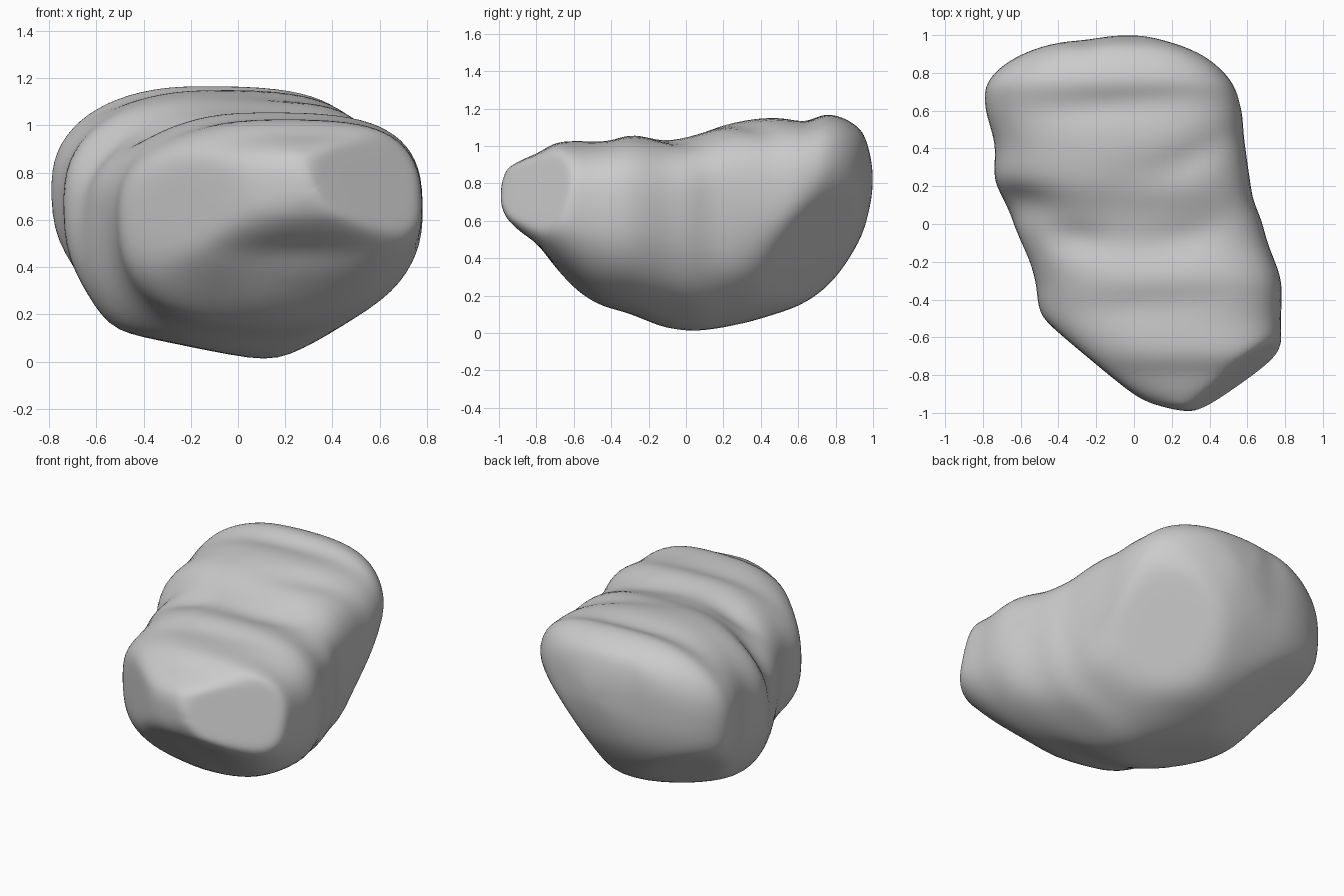
import bpy, bmesh, math
from mathutils import Vector

cube = bpy.data.objects.get("Cube")
if cube:
    bpy.data.objects.remove(cube)

# Cross-sections: y, left x, right x, bottom z, top z, height of widest point
SECTIONS = [
    (-1.00, 0.35, 0.35, 0.75, 0.75, 0.75),
    (-0.97, 0.16, 0.48, 0.63, 0.86, 0.75),
    (-0.91, -0.02, 0.60, 0.55, 0.91, 0.73),
    (-0.80, -0.22, 0.73, 0.44, 0.96, 0.69),
    (-0.68, -0.35, 0.78, 0.32, 1.02, 0.65),
    (-0.50, -0.49, 0.78, 0.17, 1.03, 0.62),
    (-0.30, -0.53, 0.78, 0.10, 1.06, 0.62),
    (-0.10, -0.61, 0.71, 0.02, 1.04, 0.64),
    (0.05, -0.67, 0.67, -0.01, 1.06, 0.65),
    (0.22, -0.74, 0.62, 0.02, 1.12, 0.68),
    (0.42, -0.74, 0.59, 0.08, 1.15, 0.70),
    (0.62, -0.79, 0.57, 0.15, 1.15, 0.73),
    (0.76, -0.77, 0.52, 0.25, 1.17, 0.76),
    (0.88, -0.63, 0.39, 0.41, 1.13, 0.79),
    (0.96, -0.40, 0.20, 0.58, 1.04, 0.82),
    (1.00, -0.03, -0.03, 0.82, 0.82, 0.82),
]
STEPS, SIDES = 7, 72

# Flattened facets: outward direction and distance of the plane
FACETS = [
    ((0.0, -0.67, -0.74), 0.21),      # front underside
    ((-0.64, -0.77, 0.0), 0.70),      # front left corner
    ((0.60, -0.75, 0.25), 1.13),      # front right corner
    ((-0.857, 0.0, -0.514), 0.405),   # lower left flank
    ((-0.2, 0.0, -0.98), -0.02),      # left of the keel
    ((0.5, 0.0, -0.867), 0.095),      # right of the keel
    ((0.60, 0.60, -0.53), 0.345),     # back right undercut
    ((-0.40, 0.50, -0.77), 0.27),     # back left undercut
]
SOFTNESS = 0.015

# Soft hollows (negative) and bulges: centre, radii, turn in degrees, depth
BUMPS = [
    ((-0.62, 0.10, 0.92), (0.22, 0.11, 0.3), 0, -0.05),
    ((-0.30, -0.08, 1.02), (0.18, 0.09, 0.3), -10, -0.035),
    ((0.25, -0.08, 1.05), (0.22, 0.08, 0.3), 25, -0.025),
    ((0.28, 0.34, 1.12), (0.28, 0.08, 0.3), 28, -0.03),
    ((-0.10, 0.63, 1.15), (0.42, 0.08, 0.3), 6, -0.02),
    ((0.10, -0.42, 1.04), (0.45, 0.08, 0.3), 5, -0.018),
    ((0.25, -0.82, 0.45), (0.25, 0.12, 0.08), 0, -0.02),
    ((0.12, -0.55, 0.27), (0.13, 0.18, 0.12), 0, 0.025),
    ((0.50, 0.25, 0.35), (0.20, 0.13, 0.12), 0, 0.025),
    ((0.62, 0.12, 0.70), (0.20, 0.08, 0.3), 0, -0.012),
    ((-0.50, -0.15, 0.45), (0.20, 0.14, 0.3), 0, -0.025),
    ((-0.25, 0.94, 0.95), (0.07, 0.12, 0.3), 0, -0.015),
]


def spline(a, b, c, d, t):
    """Smooth curve from b to c."""
    return 0.5 * (2 * b + (c - a) * t + (2 * a - 5 * b + 4 * c - d) * t * t
                  + (3 * b - a - 3 * c + d) * t ** 3)


def mirrored(s):
    """Section reflected through the tip, which rounds the end."""
    return (s[0], s[2], s[1], s[4], s[3], s[5])


def power(v, e):
    return math.copysign(abs(v) ** e, v)


def ring_points(section):
    """Rounded outline, boxier at the upper right and lower left."""
    y, left, right, low, high, mid = section
    cx, half = (left + right) / 2, (right - left) / 2
    points = []
    for i in range(SIDES):
        a = 2 * math.pi * (i + 0.5) / SIDES
        c, s = math.cos(a), math.sin(a)
        side = 0.5 + 0.5 * math.tanh(4 * c)
        e = 0.86 - 0.22 * side if s > 0 else 0.78 + 0.16 * side
        height = high - mid if s > 0 else mid - low
        points.append((cx + half * power(c, e), y, mid + height * power(s, e)))
    return points


def flatten(p):
    """Press a point back behind every facet plane."""
    for direction, distance in FACETS:
        n = Vector(direction).normalized()
        excess = (p.dot(n) - distance) / SOFTNESS
        p = p - n * SOFTNESS * math.log1p(math.exp(min(excess, 50)))
    return p


def bump_amount(p):
    amount = 0
    for centre, radii, turn, depth in BUMPS:
        o = p - Vector(centre)
        c, s = math.cos(math.radians(turn)), math.sin(math.radians(turn))
        local = (o.x * c + o.y * s, o.y * c - o.x * s, o.z)
        amount += depth * math.exp(-sum((v / r) ** 2 for v, r in zip(local, radii)))
    return amount


def build_rock():
    bm = bmesh.new()
    path = [mirrored(SECTIONS[1])] + SECTIONS + [mirrored(SECTIONS[-2])]
    rings = []
    for k in range(len(SECTIONS) - 1):
        for j in range(STEPS):
            if k or j:
                s = [spline(*v, j / STEPS) for v in zip(*path[k:k + 4])]
                rings.append([bm.verts.new(p) for p in ring_points(s)])
    for r, q in zip(rings, rings[1:]):
        for i in range(SIDES):
            n = (i + 1) % SIDES
            bm.faces.new((r[i], r[n], q[n], q[i]))
    # close both tips
    for ring, s in ((rings[0], SECTIONS[0]), (rings[-1], SECTIONS[-1])):
        tip = bm.verts.new((s[1], s[0], s[5]))
        for i in range(SIDES):
            bm.faces.new((tip, ring[i], ring[(i + 1) % SIDES]))
    for v in bm.verts:
        v.co = flatten(v.co)
    bmesh.ops.recalc_face_normals(bm, faces=bm.faces)
    bm.normal_update()
    # press in the hollows and raise the bulges
    moves = [v.normal * bump_amount(v.co) for v in bm.verts]
    for v, m in zip(bm.verts, moves):
        v.co += m
    # weather the facet edges
    for _ in range(4):
        bmesh.ops.smooth_vert(bm, verts=bm.verts, factor=0.5,
                              use_axis_x=True, use_axis_y=True, use_axis_z=True)
    mesh = bpy.data.meshes.new("rock")
    bm.to_mesh(mesh)
    bm.free()
    rock = bpy.data.objects.new("rock", mesh)
    bpy.context.collection.objects.link(rock)
    return rock


rock = build_rock()

# Plain grey stone
stone = bpy.data.materials.new("stone grey")
stone.use_nodes = True
grey = (0.6, 0.6, 0.6, 1)
stone.diffuse_color = grey
stone.node_tree.nodes["Principled BSDF"].inputs["Base Color"].default_value = grey
rock.data.materials.append(stone)

bpy.context.view_layer.objects.active = rock
rock.select_set(True)
bpy.ops.object.shade_smooth()
